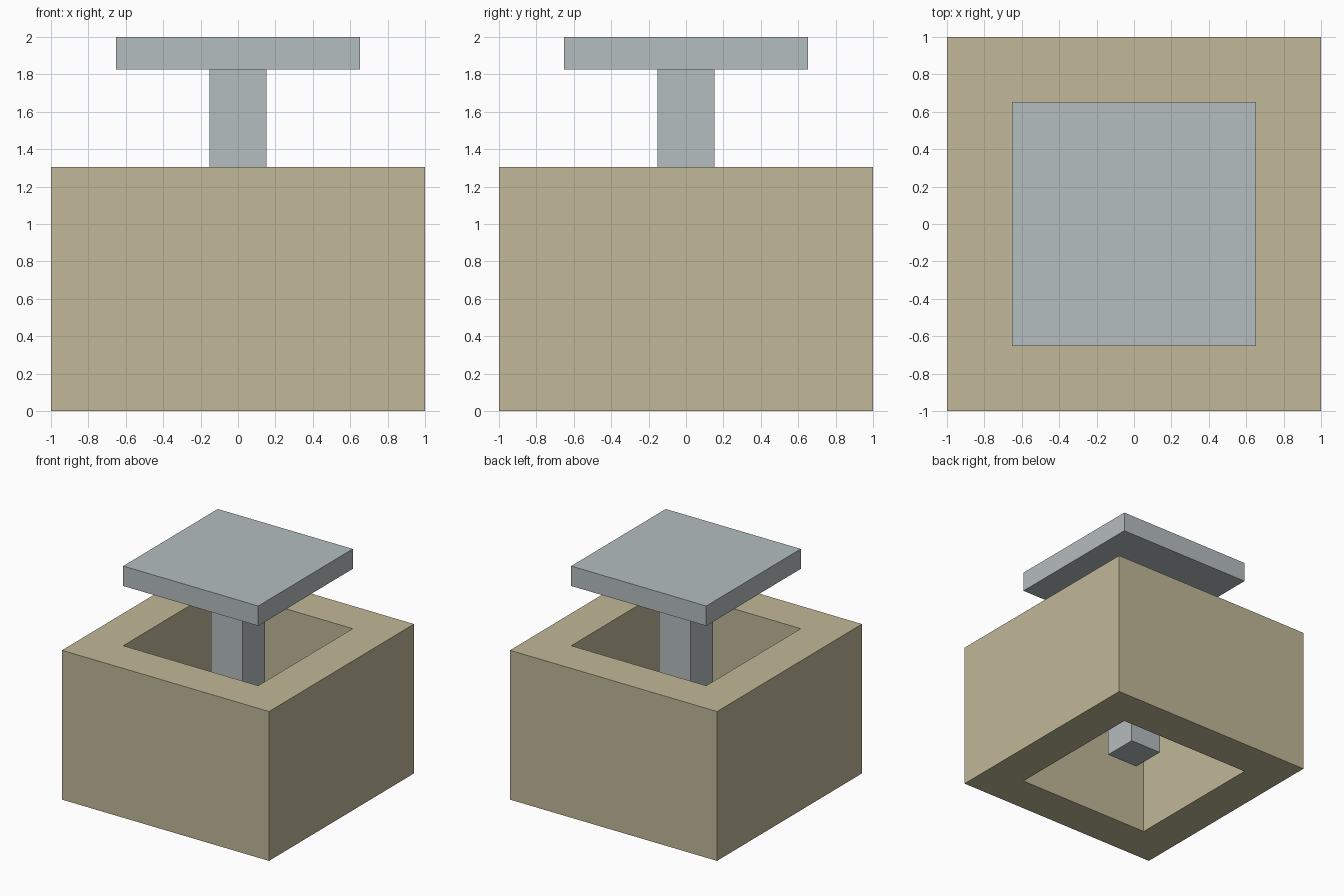
import bpy
import bmesh

cube = bpy.data.objects.get("Cube")
if cube:
    bpy.data.objects.remove(cube, do_unlink=True)

U = 2 / 46  # grid module of the design


def make_material(name, rgb):
    mat = bpy.data.materials.new(name)
    mat.use_nodes = True
    colour = (*rgb, 1.0)
    mat.diffuse_color = colour
    mat.node_tree.nodes["Principled BSDF"].inputs["Base Color"].default_value = colour
    return mat


def make_square_part(name, rings, mat, closed):
    """Loft square rings given as (half width, z); close into a tube or cap the ends."""
    bm = bmesh.new()
    loops = [[bm.verts.new((sx * h, sy * h, z))
              for sx, sy in ((-1, -1), (1, -1), (1, 1), (-1, 1))]
             for h, z in rings]
    pairs = list(zip(loops, loops[1:]))
    if closed:
        pairs.append((loops[-1], loops[0]))
    else:
        bm.faces.new(loops[0][::-1])
        bm.faces.new(loops[-1])
    for a, b in pairs:
        for i in range(4):
            j = (i + 1) % 4
            bm.faces.new((a[i], a[j], b[j], b[i]))
    bmesh.ops.recalc_face_normals(bm, faces=bm.faces)
    mesh = bpy.data.meshes.new(name)
    bm.to_mesh(mesh)
    bm.free()
    mesh.materials.append(mat)
    obj = bpy.data.objects.new(name, mesh)
    bpy.context.collection.objects.link(obj)
    return obj


tan = make_material("tan", (0.533, 0.479, 0.314))
grey = make_material("pale grey", (0.462, 0.509, 0.521))

# Open square housing, hollow from top to bottom
outer, inner, height = 23 * U, 15 * U, 30 * U
make_square_part("housing", [(outer, 0), (outer, height), (inner, height), (inner, 0)],
                 tan, True)

# Square stem hanging inside the housing, and the flat plate on top of it
plate_bottom = 42 * U
make_square_part("stem", [(3.5 * U, 5 * U), (3.5 * U, plate_bottom)], grey, False)
make_square_part("top_plate", [(15 * U, plate_bottom), (15 * U, 46 * U)], grey, False)
